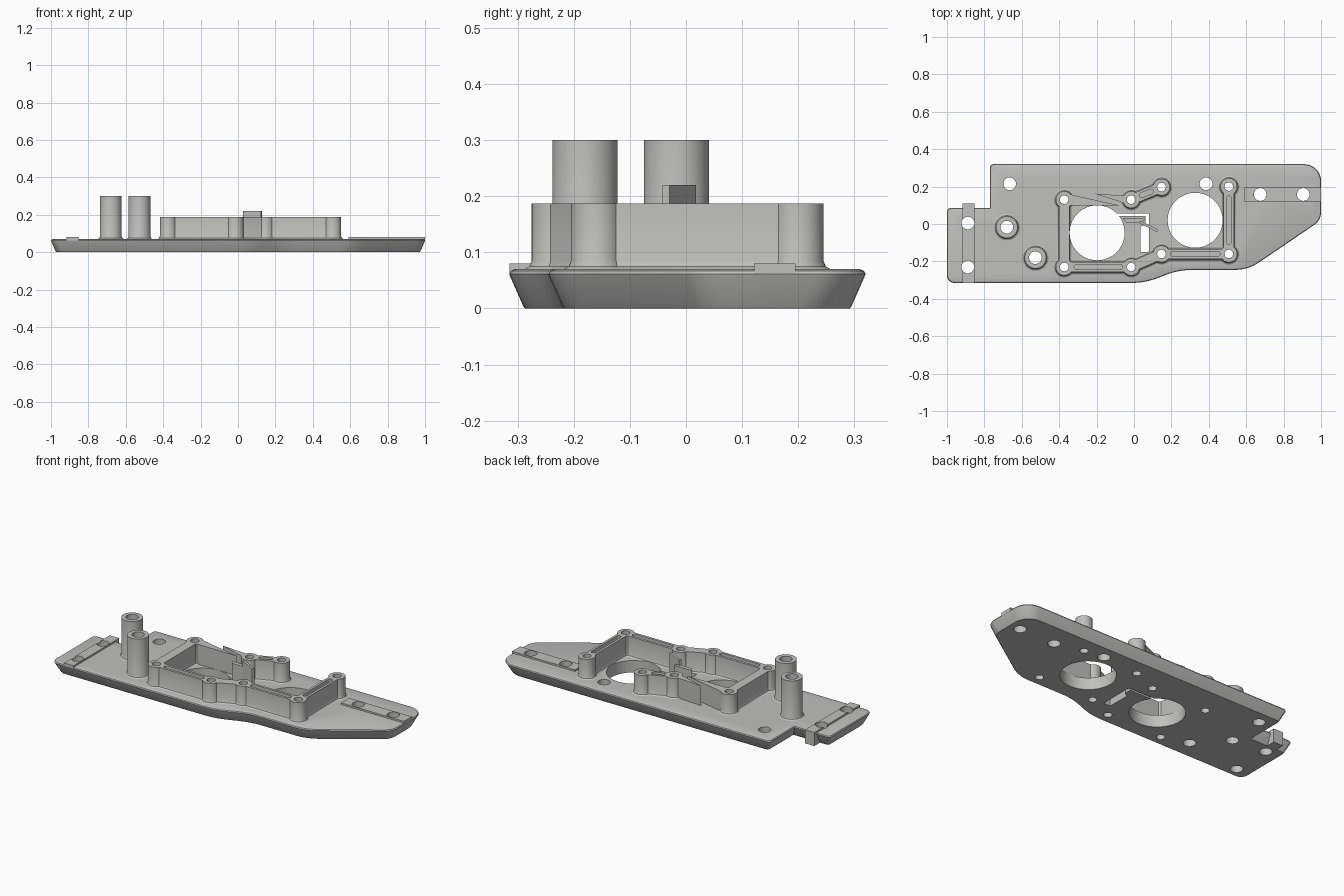
import bpy, bmesh, math
from mathutils import Vector

if "Cube" in bpy.data.objects:
    bpy.data.objects.remove(bpy.data.objects["Cube"])

grey = bpy.data.materials.new("light grey plastic")
grey.diffuse_color = (0.53, 0.53, 0.50, 1)
grey.use_nodes = True
grey.node_tree.nodes["Principled BSDF"].inputs["Base Color"].default_value = grey.diffuse_color


def offset(pts, d):
    """Grow a counter-clockwise polygon by d (mitred corners)."""
    out = []
    for i, p in enumerate(pts):
        a = (Vector(p) - Vector(pts[i - 1])).normalized()
        b = (Vector(pts[(i + 1) % len(pts)]) - Vector(p)).normalized()
        na, nb = Vector((a.y, -a.x)), Vector((b.y, -b.x))
        out.append(Vector(p) + (na + nb) * d / (1 + na.dot(nb)))
    return out


def fillet(pts, radii, steps=8):
    """Round each polygon corner by its radius."""
    out = []
    for i, p in enumerate(pts):
        p, r = Vector(p), radii[i]
        a = (Vector(pts[i - 1]) - p).normalized()
        b = (Vector(pts[(i + 1) % len(pts)]) - p).normalized()
        if r == 0:
            out.append(p)
            continue
        half = a.angle(b) / 2
        centre = p + (a + b).normalized() * r / math.sin(half)
        t = r / math.tan(half)
        s, e = p + a * t - centre, p + b * t - centre
        turn = s.angle_signed(e)
        for k in range(steps + 1):
            w = -turn * k / steps
            c, n = math.cos(w), math.sin(w)
            out.append(centre + Vector((s.x * c - s.y * n, s.x * n + s.y * c)))
    return out


def circle(x, y, r, n=40):
    return [(x + r * math.cos(2 * math.pi * i / n), y + r * math.sin(2 * math.pi * i / n)) for i in range(n)]


def bar(a, b, w):
    """Rectangle of width w along the line a-b."""
    a, b = Vector(a), Vector(b)
    u = (b - a).normalized()
    n = Vector((u.y, -u.x)) * w / 2
    return [a + n, b + n, b - n, a - n]


def pill(a, b, w):
    """Rounded slot of width w along a-b."""
    return fillet(bar(a, b, w), [w * 0.49] * 4, 6)


def loft(bm, rings):
    """Closed solid through (outline, height) rings."""
    loops = [[bm.verts.new((p[0], p[1], z)) for p in pts] for pts, z in rings]
    n = len(loops[0])
    bm.faces.new(loops[0][::-1])
    bm.faces.new(loops[-1])
    for lo, hi in zip(loops, loops[1:]):
        for i in range(n):
            j = (i + 1) % n
            bm.faces.new((lo[i], lo[j], hi[j], hi[i]))


def solid(name, *ring_sets):
    bm = bmesh.new()
    for rings in ring_sets:
        loft(bm, rings)
    me = bpy.data.meshes.new(name)
    bm.to_mesh(me)
    bm.free()
    me.materials.append(grey)
    ob = bpy.data.objects.new(name, me)
    bpy.context.collection.objects.link(ob)
    return ob


def prism(pts, z0, z1):
    return [(pts, z0), (pts, z1)]


def flared(pts, top):
    """Upright solid with a small flare where it meets the plate."""
    return [(offset(pts, 0.012), 0.06), (offset(pts, 0.012), 0.07), (offset(pts, 0.004), 0.075),
            (pts, 0.085), (pts, top)]


def boolean(ob, other, op, remove=False):
    m = ob.modifiers.new(op, 'BOOLEAN')
    m.operation, m.object, m.solver = op, other, 'EXACT'
    bpy.context.view_layer.objects.active = ob
    bpy.ops.object.modifier_apply(modifier=m.name)
    if remove:
        bpy.data.objects.remove(other)


# base plate with undercut sides and a softened top edge
corners = [(-1, -0.315), (0.06, -0.315), (0.24, -0.245), (0.61, -0.245), (1, 0.02),
           (1, 0.32), (-0.77, 0.32), (-0.77, 0.085), (-1, 0.085)]
radii = [0.04, 0.4, 0.4, 0.22, 0.08, 0.09, 0.02, 0, 0.02]
plate = solid("base_plate", [(fillet(offset(corners, d), radii), z) for d, z in
              ((-0.028, 0), (-0.025, 0.004), (-0.002, 0.056), (0, 0.061), (-0.003, 0.067), (-0.01, 0.07))])

# raised end strips
strips = [solid("left_strip", prism(bar((-0.885, -0.315), (-0.885, 0.11), 0.062), 0.062, 0.08)),
          solid("left_strip_end", prism(bar((-0.885, 0.04), (-0.885, 0.11), 0.062), 0.0, 0.079)),
          solid("right_strip", prism(bar((0.59, 0.158), (1, 0.158), 0.074), 0.062, 0.08))]

# tall hollow posts
posts = [solid("tall_post", flared(circle(x, y, 0.058), 0.3)) for x, y in ((-0.68, -0.017), (-0.527, -0.18))]

# housing frame: eight bosses joined by walls
B = [(-0.373, 0.13), (-0.373, -0.23), (-0.015, -0.23), (0.147, -0.16),
     (0.507, -0.16), (0.507, 0.2), (0.147, 0.197), (-0.015, 0.13)]
TOP = 0.187
frame = solid("housing_frame", flared(circle(*B[0], 0.045), TOP))
pieces = [flared(circle(x, y, 0.045), TOP) for x, y in B[1:]]
pieces += [flared(bar(B[i], B[i + 1], 0.055), TOP) for i in (0, 1, 2, 3, 4, 6)]
pieces.append(prism([(-0.373, 0.1), (-0.08, 0.1), (-0.34, 0.158), (-0.373, 0.158)], 0.06, TOP))
pieces.append(prism([(-0.21, 0.162), (0.0, 0.095), (0.0, 0.15), (-0.06, 0.152)], 0.06, TOP))
for p in pieces:
    boolean(frame, solid("piece", p), 'UNION', True)

# narrow grooves in the top of the walls
grooves = [((-0.32, -0.23), (-0.06, -0.23)), ((0.195, -0.16), (0.46, -0.16)),
           ((0.507, -0.11), (0.507, 0.15)), ((0.03, 0.149), (0.102, 0.178))]
cut = solid("groove_cutter", *[prism(pill(a, b, 0.026), 0.165, 0.25) for a, b in grooves])
boolean(frame, cut, 'DIFFERENCE', True)

# all round holes
holes = [(-0.665, 0.215, 0.034), (0.385, 0.215, 0.034), (-0.68, -0.017, 0.034), (-0.527, -0.18, 0.034),
         (-0.888, 0.005, 0.034), (-0.888, -0.23, 0.034), (0.675, 0.158, 0.034), (0.905, 0.158, 0.034),
         (-0.197, -0.047, 0.147), (0.327, 0.02, 0.147)] + [(x, y, 0.023) for x, y in B]
cut = solid("hole_cutter", *[prism(circle(x, y, r, 64 if r > 0.1 else 32), -0.1, 0.5) for x, y, r in holes])
for ob in [plate, frame] + strips + posts:
    boolean(ob, cut, 'DIFFERENCE')
bpy.data.objects.remove(cut)

# bent slit around the flexible tongue
slit = [(-0.1, 0.042), (0.062, 0.042), (0.062, 0.0), (0.035, -0.015), (0.035, -0.15),
        (0.08, -0.15), (0.08, 0.056), (-0.1, 0.056)]
boolean(plate, solid("slit_cutter", prism(slit, -0.1, 0.2)), 'DIFFERENCE', True)

# upright tongue and its slanted catch
tongue = solid("tongue", prism([(-0.06, 0.032), (-0.045, 0.008), (0.035, 0.008), (0.055, 0.02), (0.055, 0.032)], 0.06, TOP))
catch = solid("catch", prism(bar((0.03, 0.012), (0.125, -0.036), 0.014), 0.06, 0.22))

for ob in [plate, frame, tongue, catch] + strips + posts:
    bpy.ops.object.select_all(action='DESELECT')
    ob.select_set(True)
    bpy.context.view_layer.objects.active = ob
    bpy.ops.object.shade_smooth_by_angle(angle=math.radians(30))
